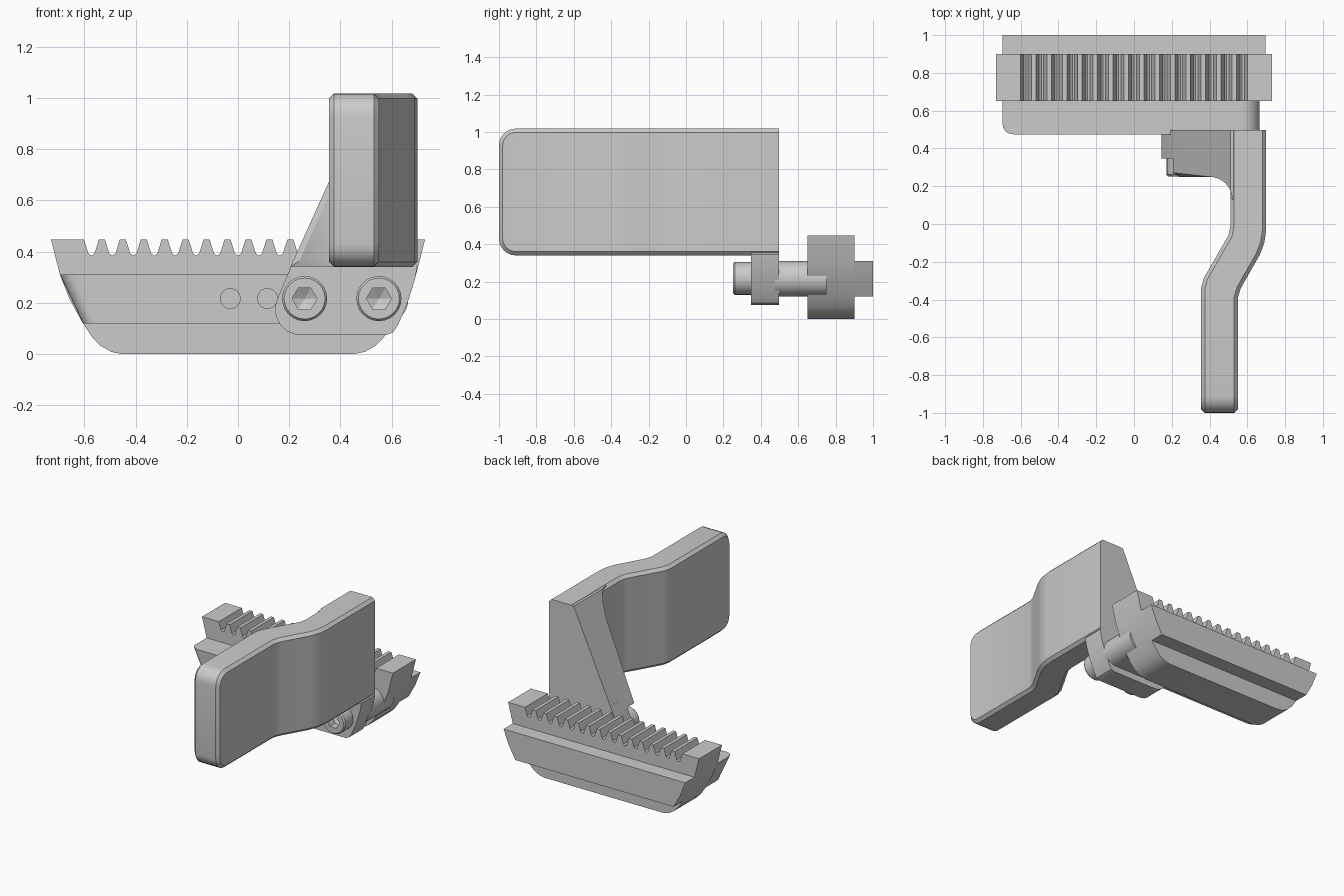
import bpy, bmesh, math
from mathutils import Vector

if "Cube" in bpy.data.objects:
    bpy.data.objects.remove(bpy.data.objects["Cube"])


def prism(pts, axis, a, b):
    """Extrude a 2D profile: axis 'y' takes (x, z) points, axis 'z' takes (x, y)."""
    bm = bmesh.new()
    at = (lambda p, t: (p[0], t, p[1])) if axis == 'y' else (lambda p, t: (p[0], p[1], t))
    lo = [bm.verts.new(at(p, a)) for p in pts]
    hi = [bm.verts.new(at(p, b)) for p in pts]
    bm.faces.new(lo)
    bm.faces.new(hi)
    n = len(pts)
    for i in range(n):
        j = (i + 1) % n
        bm.faces.new((lo[i], lo[j], hi[j], hi[i]))
    bmesh.ops.recalc_face_normals(bm, faces=bm.faces)
    return bm


def bevel(bm, test, offset, segments=1):
    edges = [e for e in bm.edges if test(e)]
    bmesh.ops.bevel(bm, geom=edges, offset=offset, offset_type='OFFSET', segments=segments,
                    profile=0.5, affect='EDGES', clamp_overlap=False)


def finish(name, bm, angle=25):
    bmesh.ops.recalc_face_normals(bm, faces=bm.faces)
    me = bpy.data.meshes.new(name)
    bm.to_mesh(me)
    bm.free()
    ob = bpy.data.objects.new(name, me)
    bpy.context.collection.objects.link(ob)
    bpy.ops.object.select_all(action='DESELECT')
    ob.select_set(True)
    bpy.context.view_layer.objects.active = ob
    bpy.ops.object.shade_smooth_by_angle(angle=math.radians(angle))
    return ob


def arc(cx, cz, r, a0, a1, n):
    return [(cx + r * math.cos(math.radians(a0 + (a1 - a0) * i / n)),
             cz + r * math.sin(math.radians(a0 + (a1 - a0) * i / n))) for i in range(n + 1)]


def sharp(e):
    return len(e.link_faces) == 2 and e.calc_face_angle() > math.radians(60)


def ends(e, test):
    return all(test(v.co) for v in e.verts)


# Toothed rack: hull-shaped ends, 15 tooth gaps along the top
side = [(0.73, 0.447), (0.695, 0.31), (0.655, 0.21), (0.605, 0.12), (0.57, 0.067),
        (0.535, 0.032), (0.495, 0.009), (0.45, 0.0)]
rack = [(-x, z) for x, z in reversed(side)]
for i in range(15):
    c = -0.572 + i * 1.144 / 14
    rack += [(c - 0.029, 0.447), (c - 0.012, 0.393), (c, 0.384), (c + 0.012, 0.393), (c + 0.029, 0.447)]
rack += side
finish("toothed_rack", prism(rack, 'y', 0.65, 0.90))

# Guide bar: rear half follows the rack ends, front half has a round right end
finish("guide_bar_rear", prism([(-0.605, 0.12), (-0.655, 0.21), (-0.695, 0.31),
                                (0.695, 0.31), (0.655, 0.21), (0.605, 0.12)], 'y', 0.75, 1.0))
bm = prism([(-0.605, 0.12), (-0.695, 0.31)] + arc(0.57, 0.215, 0.095, 90, -90, 14), 'y', 0.475, 0.75)
bevel(bm, lambda e: ends(e, lambda c: c.x < -0.5 and c.y < 0.5), 0.05, 5)
front_bar = finish("guide_bar_front", bm)

# Tapped holes in the front of the bar
for x in (-0.03, 0.115):
    hole = finish("hole_cutter", prism(arc(x, 0.217, 0.039, 0, 345, 23), 'y', 0.4, 0.62))
    hole.hide_render = True
    bpy.context.view_layer.objects.active = front_bar
    mod = front_bar.modifiers.new("hole", 'BOOLEAN')
    mod.operation = 'DIFFERENCE'
    mod.solver = 'EXACT'
    mod.object = hole
    bpy.ops.object.modifier_apply(modifier=mod.name)
    bpy.data.objects.remove(hole)

# Cranked paddle: rounded front corners and chamfered rim
paddle = [(0.51, 0.497), (0.51, -0.01), (0.50, -0.06), (0.37, -0.285), (0.355, -0.34), (0.355, -1.0),
          (0.55, -1.0), (0.55, -0.39), (0.565, -0.34), (0.665, -0.165), (0.69, -0.10), (0.70, -0.03), (0.70, 0.497)]
bm = prism(paddle, 'z', 0.34, 1.018)
bevel(bm, lambda e: ends(e, lambda c: c.y < -0.99) and abs(e.verts[0].co.z - e.verts[1].co.z) < 0.01, 0.09, 6)
bevel(bm, lambda e: sharp(e) and not ends(e, lambda c: c.y > 0.49)
      and not ends(e, lambda c: c.y < -0.99 and 0.355 < c.x < 0.55), 0.02)
finish("paddle", bm)

# Gusset: blended into the paddle, cut by a sloping plane
blend = [(x, y) for x, y in arc(0.40, 0.13, 0.12, 90, 0, 8)]
bm = prism([(0.15, 0.497), (0.15, 0.25)] + blend + [(0.60, 0.13), (0.60, 0.497)], 'z', 0.342, 1.016)
slope = Vector((0.51 - 0.15, 0, 1.016 - 0.22))
cut = bmesh.ops.bisect_plane(bm, geom=bm.verts[:] + bm.edges[:] + bm.faces[:],
                             plane_co=(0.15, 0, 0.22), plane_no=(-slope.z, 0, slope.x), clear_outer=True)
bmesh.ops.holes_fill(bm, edges=[e for e in bm.edges if e.is_boundary])
bmesh.ops.recalc_face_normals(bm, faces=bm.faces)
bevel(bm, lambda e: sharp(e) and ends(e, lambda c: abs(c.y - 0.25) < 0.001), 0.022)
finish("gusset", bm)

# Mounting tab under the gusset
tab = arc(0.245, 0.175, 0.1, 156, 270, 10) + [(0.58, 0.075), (0.605, 0.085), (0.625, 0.115), (0.66, 0.195),
                                              (0.69, 0.29), (0.70, 0.345), (0.68, 0.37), (0.60, 0.40), (0.231, 0.40)]
finish("mounting_tab", prism(tab, 'y', 0.347, 0.497))


# Cap screws with hexagonal sockets
def screw(name, x, z):
    rings = [(0.36, 0.088, 0), (0.262, 0.088, 0), (0.252, 0.08, 0), (0.252, 0.042, 1), (0.31, 0.042, 1)]
    n = 24
    bm = bmesh.new()
    loops = []
    for y, r, is_hex in rings:
        loop = []
        for i in range(n):
            t = 2 * math.pi * i / n
            k = r / math.cos((t % (math.pi / 3)) - math.pi / 6) if is_hex else r
            loop.append(bm.verts.new((x + k * math.cos(t), y, z + k * math.sin(t))))
        loops.append(loop)
    for a, b in zip(loops, loops[1:]):
        for i in range(n):
            bm.faces.new((a[i], a[(i + 1) % n], b[(i + 1) % n], b[i]))
    bm.faces.new(loops[0])
    tip = bm.verts.new((x, 0.335, z))
    for i in range(n):
        bm.faces.new((loops[-1][i], loops[-1][(i + 1) % n], tip))
    finish(name, bm)


screw("screw_inner", 0.26, 0.217)
screw("screw_outer", 0.55, 0.217)
